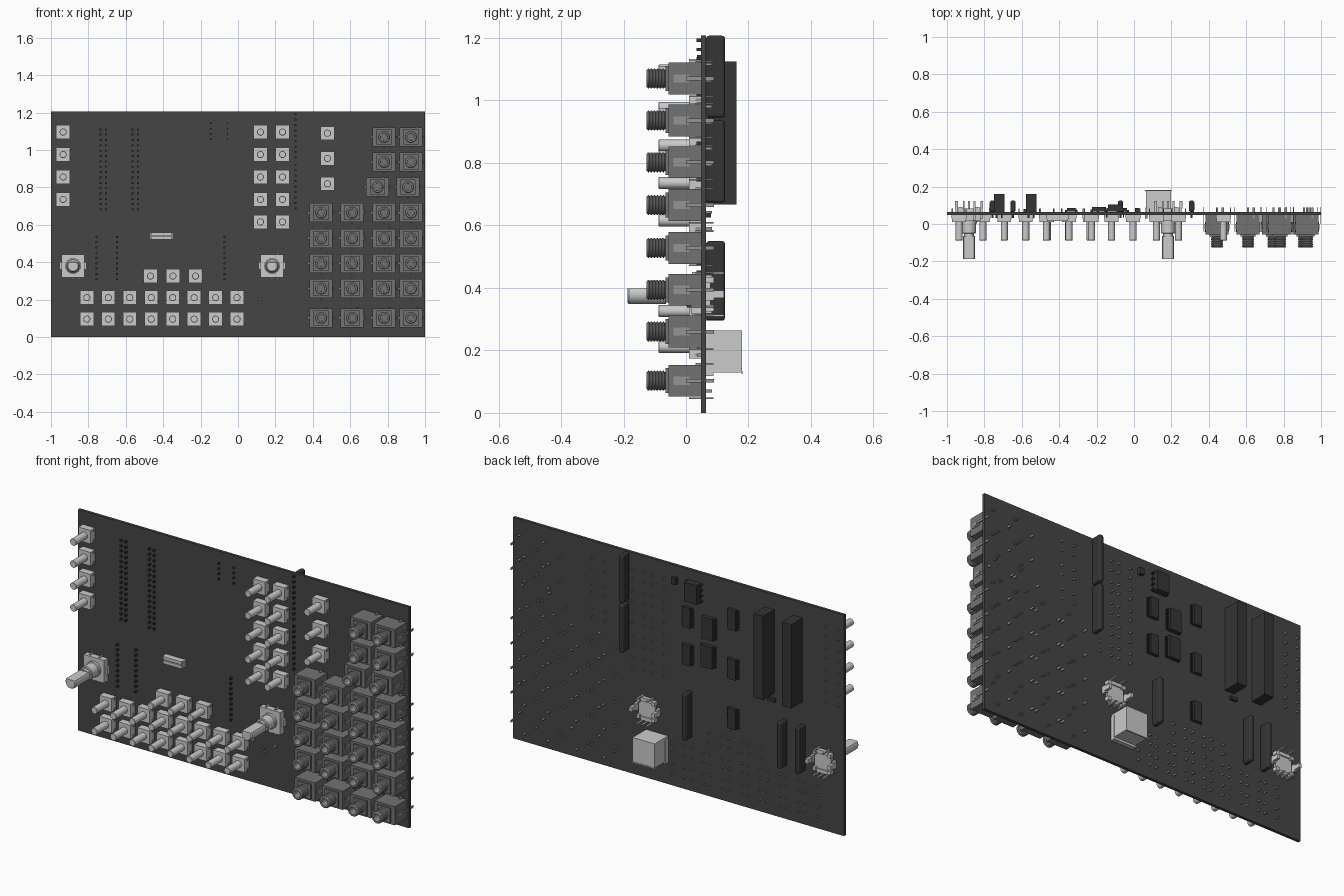
import bpy, bmesh, math
from mathutils import Matrix, Vector

if "Cube" in bpy.data.objects:
    bpy.data.objects.remove(bpy.data.objects["Cube"])

FRONT, BACK = 0.048, 0.064      # the two faces of the board


def material(name, v):
    m = bpy.data.materials.new(name)
    m.diffuse_color = (v, v, v, 1)
    m.use_nodes = True
    m.node_tree.nodes["Principled BSDF"].inputs["Base Color"].default_value = m.diffuse_color
    return m


BOARD = material("board_dark", 0.06)
BLACK = material("plastic_black", 0.035)
JACK = material("jack_grey", 0.17)
METAL = material("metal_grey", 0.3)
LIGHT = material("light_grey", 0.6)


def box(bm, x0, x1, y0, y1, z0, z1):
    m = Matrix.Translation(((x0 + x1) / 2, (y0 + y1) / 2, (z0 + z1) / 2))
    bmesh.ops.create_cube(bm, size=1, matrix=m @ Matrix.Diagonal((x1 - x0, y1 - y0, z1 - z0, 1)))


def pin(bm, x, z, y0, y1, w=0.01, h=0.005):
    box(bm, x - w / 2, x + w / 2, y0, y1, z - h / 2, z + h / 2)


def lathe(bm, profile, seg=24, flat=None):
    """Turn (radius, y) points about the y axis; flat cuts a D shape."""
    rings = []
    for r, y in profile:
        ring = []
        for i in range(seg):
            a = 2 * math.pi * i / seg
            z = r * math.sin(a)
            if flat is not None:
                z = min(z, flat)
            ring.append(bm.verts.new((r * math.cos(a), y, z)))
        rings.append(ring)
    for a, b in zip(rings, rings[1:]):
        for i in range(seg):
            j = (i + 1) % seg
            bm.faces.new((a[i], a[j], b[j], b[i]))
    bm.faces.new(rings[0])
    bm.faces.new(rings[-1])


def mesh(name, build, mat, smooth=False):
    bm = bmesh.new()
    build(bm)
    bmesh.ops.recalc_face_normals(bm, faces=bm.faces)
    me = bpy.data.meshes.new(name)
    bm.to_mesh(me)
    bm.free()
    me.materials.append(mat)
    if smooth:
        me.shade_smooth()
        me.set_sharp_from_angle(angle=math.radians(30))
    return me


def place(me, x=0, z=0):
    ob = bpy.data.objects.new(me.name, me)
    ob.location = (x, 0, z)
    bpy.context.collection.objects.link(ob)
    return ob


# Circuit board
place(mesh("circuit_board", lambda bm: box(bm, -1, 1, FRONT, BACK, 0, 1.207), BOARD))


# Push buttons: square base, round stem, four legs through the board
def button_shape(bm):
    box(bm, -.037, .037, .010, FRONT, -.037, .037)
    lathe(bm, [(.019, .012), (.019, -.086), (.017, -.088)])


def button_legs(bm):
    for sx in (-1, 1):
        for sz in (-1, 1):
            pin(bm, sx * .037, sz * .026, .03, .084, .006, .009)


button, legs = mesh("push_button", button_shape, LIGHT, True), mesh("button_legs", button_legs, METAL)
col_z = [1.096 - .12 * i for i in range(5)]
spots = [(-.935, z) for z in col_z[:4]]
spots += [(x, z) for x in (.12, .238) for z in col_z]
spots += [(.478, z) for z in (1.09, .955, .82)]
spots += [(x, .326) for x in (-.468, -.348, -.227)]
spots += [(-.808 + .1147 * i, z) for i in range(8) for z in (.096, .211)]
for s in spots:
    place(button, *s)
    place(legs, *s)


# Audio jacks: box body, stepped face, threaded hollow barrel, contacts
def jack_shape(bm):
    box(bm, -.062, .062, -.056, FRONT, -.051, .051)
    box(bm, -.04, .04, -.066, -.056, -.04, .04)


def barrel_shape(bm):
    prof = [(.028, -.06)]
    for i in range(6):
        y = -.068 - i * .0095
        prof += [(.028, y), (.032, y - .003), (.032, y - .006), (.028, y - .009)]
    prof += [(.027, -.126), (.019, -.126), (.018, -.05)]
    lathe(bm, prof)


def contact_shape(bm):
    for s in (-1, 1):
        box(bm, s * .063 - .002, s * .063 + .002, -.04, .012, -.013, .013)
        box(bm, s * .065 - .002, s * .065 + .002, -.03, .0, -.005, .005)
        pin(bm, s * .071, 0, .0 if s > 0 else -.04, .09, .004, .012)
    box(bm, -.071, -.062, -.043, -.04, -.006, .006)
    pin(bm, 0, -.056, .01, .088, .012, .005)
    pin(bm, .03, .054, .03, .088, .012, .005)


jack = [mesh("jack_body", jack_shape, JACK), mesh("jack_barrel", barrel_shape, METAL, True),
        mesh("jack_contacts", contact_shape, METAL)]
spots = [(x, z) for x in (.781, .925) for z in (1.07, .936)] + [(.746, .802), (.909, .802)]
spots += [(x, z) for x in (.444, .61, .781, .925) for z in (.665, .528, .394, .26, .103)]
for s in spots:
    for me in jack:
        place(me, *s)


# Rotary encoders: housing through the board, bushing, D shaft, clips, pins
def encoder_shape(bm):
    box(bm, -.062, .062, .016, .06, -.062, .062)
    box(bm, -.05, .05, .06, .078, -.05, .05)
    for s in (-1, 1):
        box(bm, s * .066 - .007, s * .066 + .007, .03, .09, -.02, .02)
        box(bm, s * .068 - .008, s * .068 + .008, .082, .122, -.012, .012)
        box(bm, -.035, .035, .06, .084, s * .052 - .01, s * .052 + .01)
        for t in (-1, 1):
            box(bm, s * .045 - .01, s * .045 + .01, .06, .09, t * .045 - .01, t * .045 + .01)
    for i in (-1, 0, 1):
        pin(bm, i * .029, -.068, .02, .122, .009, .006)
    for i in (-1, 1):
        pin(bm, i * .029, .068, .02, .122, .009, .006)


def shaft_shape(bm):
    lathe(bm, [(.042, .02), (.042, .004), (.037, .002), (.037, -.048), (.034, -.052),
               (.026, -.052), (.026, -.068)], 32)
    lathe(bm, [(.032, -.064), (.032, -.182), (.027, -.188)], 32, flat=.018)


encoder = [mesh("encoder_housing", encoder_shape, LIGHT), mesh("encoder_shaft", shaft_shape, LIGHT, True)]
for x in (-.882, .182):
    for me in encoder:
        place(me, x, .38)


# Socket strips on the back, with pin tips poking out of the front
def strip(name, x, z0, z1, rows, cols, depth, bevel):
    w = .0285 * cols
    ob = place(mesh(name, lambda bm: box(bm, x - w / 2, x + w / 2, BACK, depth, z0, z1), BLACK))
    if bevel:
        b = ob.modifiers.new("round", "BEVEL")
        b.width, b.segments = bevel, 3

    def pins(bm):
        for r in range(rows):
            for c in range(cols):
                pin(bm, x + (c - (cols - 1) / 2) * .0285, z0 + (r + .5) * (z1 - z0) / rows,
                    .033, BACK, .01, .01)
    place(mesh(name + "_pins", pins, BLACK))


for x in (-.721, -.55):
    strip("double_socket", x, .667, 1.125, 16, 2, .161, 0)
for x, z0, z1 in ((.308, .945, 1.207), (.308, .673, .936), (-.757, .295, .55),
                  (-.647, .295, .55), (-.072, .295, .55)):
    strip("single_socket", x, z0, z1, 9, 1, .125, .01)


# Chips on the back, with side leads
def chip(x, z, w, h, top, n, lead):
    def leads(bm):
        for i in range(n):
            zz = z + (i - (n - 1) / 2) * h * .88 / (n - 1)
            for s in (-1, 1):
                xx = x + s * (w / 2 + lead / 2)
                box(bm, xx - lead / 2, xx + lead / 2, BACK, BACK + (top - BACK) * .5, zz - .003, zz + .003)
    place(mesh("chip", lambda bm: box(bm, x - w / 2, x + w / 2, BACK + .003, top, z - h / 2, z + h / 2), BLACK))
    place(mesh("chip_leads", leads, BLACK))


for x, z in ((-.06, .95), (-.06, .745), (-.335, 1.01), (-.335, .74), (-.335, .47)):
    chip(x, z, .046, .11, .086, 8, .011)
for x, z in ((-.19, .925), (-.185, .77)):
    chip(x, z, .068, .12, .09, 10, .009)
chip(-.1, 1.1, .076, .105, .105, 4, .009)


def chip_pins(bm):
    for x in (-.146, -.056):
        for i in range(4):
            pin(bm, x, 1.058 + i * .028, .035, BACK, .006, .008)


place(mesh("chip_pin_tips", chip_pins, BLACK))
# Small surface parts
place(mesh("small_capacitor", lambda bm: box(bm, .005, .03, BACK, .085, 1.11, 1.145), BLACK))
place(mesh("small_diode", lambda bm: box(bm, -.59, -.55, BACK, .08, .625, .642), BLACK))


# Slim front connector
def front_connector(bm):
    box(bm, -.47, -.347, .028, FRONT, .521, .56)
    box(bm, -.465, -.352, .015, .028, .521, .538)
    box(bm, -.465, -.352, .015, .028, .543, .56)


place(mesh("front_connector", front_connector, LIGHT))


# Cable port on the back
def port(bm):
    box(bm, .064, .197, BACK, .18, .13, .263)
    box(bm, .06, .201, .176, .183, .126, .132)
    box(bm, .062, .199, BACK, .088, .118, .25)


def port_pins(bm):
    for i in range(4):
        pin(bm, .1 + (i % 2) * .029, .185 + (i // 2) * .024, .035, BACK, .009, .009)
    for x in (.065, .196):
        pin(bm, x, .235, .03, BACK, .012, .012)


place(mesh("cable_port", port, LIGHT))
place(mesh("cable_port_pins", port_pins, METAL))
